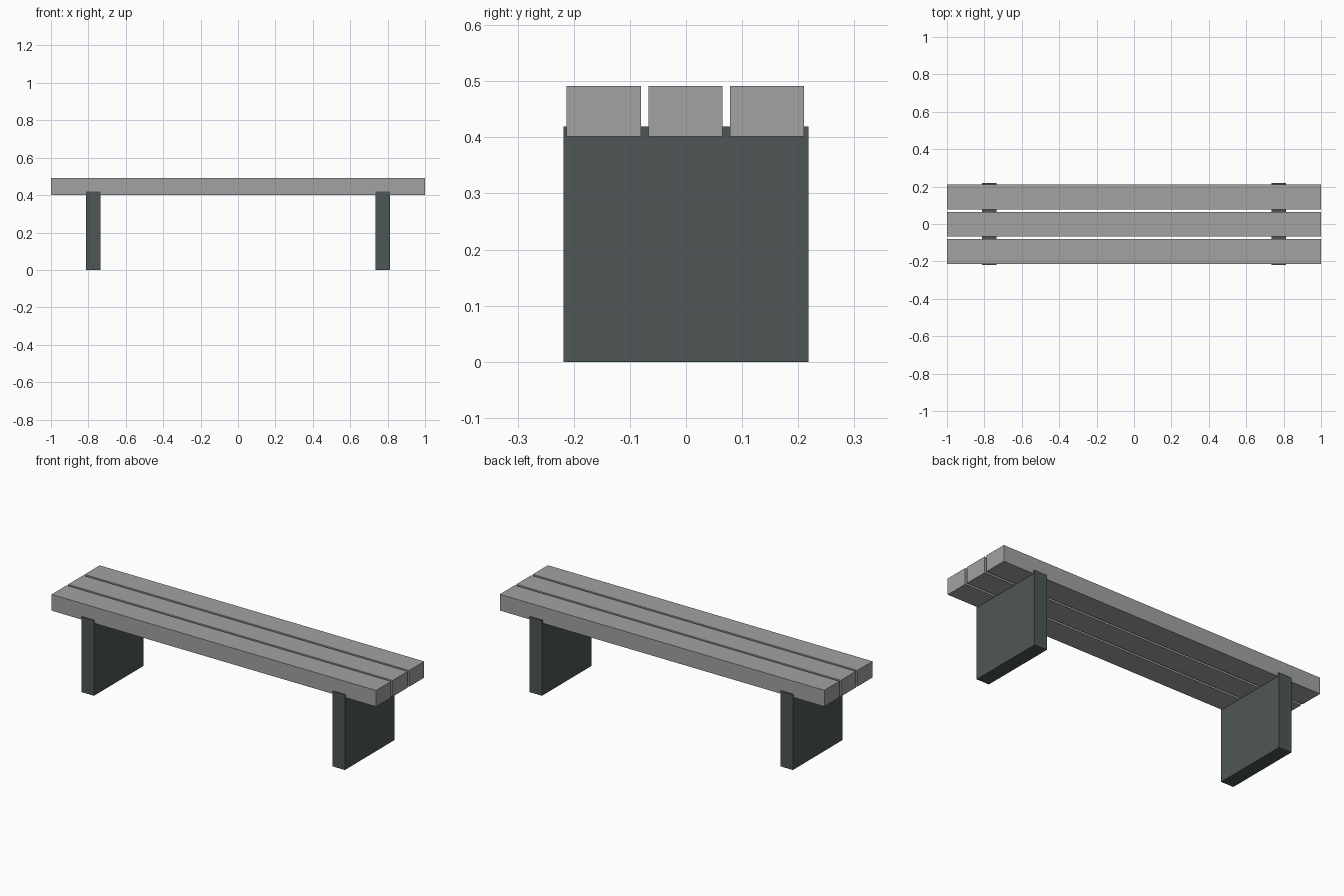
import bpy

if "Cube" in bpy.data.objects:
    bpy.data.objects.remove(bpy.data.objects["Cube"])


def make_material(name, rgb):
    mat = bpy.data.materials.new(name)
    mat.diffuse_color = (*rgb, 1.0)
    mat.use_nodes = True
    mat.node_tree.nodes["Principled BSDF"].inputs["Base Color"].default_value = mat.diffuse_color
    return mat


def box(name, lo, hi, mat):
    """Axis-aligned box between two corners."""
    bpy.ops.mesh.primitive_cube_add(size=1, location=[(a + b) / 2 for a, b in zip(lo, hi)])
    obj = bpy.context.object
    obj.name = name
    obj.scale = [b - a for a, b in zip(lo, hi)]
    bpy.ops.object.transform_apply(location=False, rotation=False, scale=True)
    obj.data.materials.append(mat)
    return obj


slat_grey = make_material("slat grey", (0.36, 0.36, 0.36))
leg_green_grey = make_material("dark green grey", (0.077, 0.094, 0.089))

# Three seat slats with narrow gaps
for name, y in (("front", -0.1465), ("middle", -0.001), ("back", 0.1445)):
    box(name + "_slat", (-1, y - 0.0662, 0.401), (1, y + 0.0662, 0.4915), slat_grey)

# Two slab legs, let slightly into the slats
for name, x in (("left", -0.773), ("right", 0.773)):
    box(name + "_leg", (x - 0.0385, -0.2185, 0), (x + 0.0385, 0.2185, 0.419), leg_green_grey)
